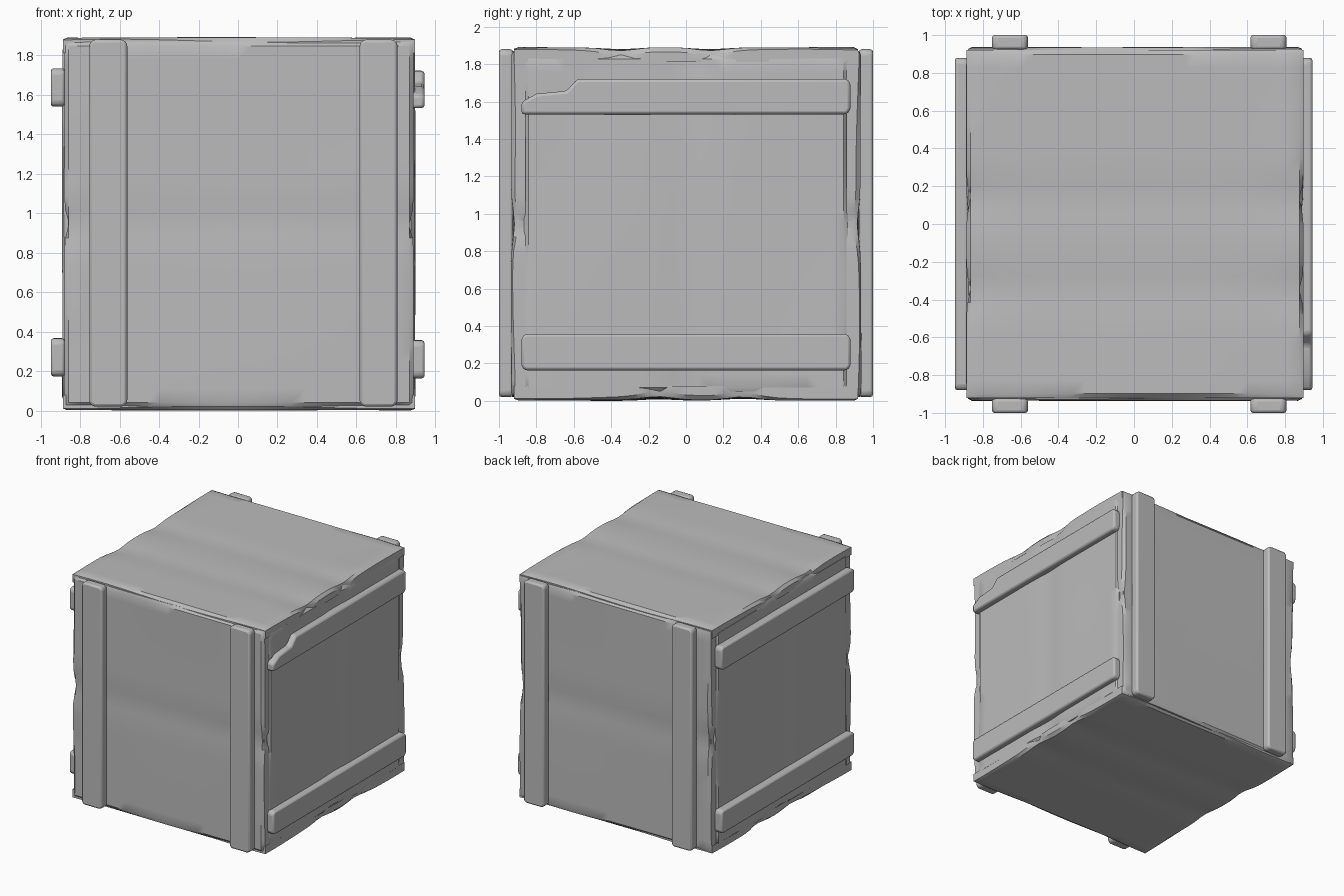
import bpy, bmesh, math, random
from mathutils import Vector, Matrix

random.seed(4)
X, Y, Z = Vector((1, 0, 0)), Vector((0, 1, 0)), Vector((0, 0, 1))

if "Cube" in bpy.data.objects:
    bpy.data.objects.remove(bpy.data.objects["Cube"], do_unlink=True)

wood = bpy.data.materials.new("plain_grey")
wood.use_nodes = True
grey = (0.5, 0.5, 0.5, 1)
wood.diffuse_color = grey
wood.node_tree.nodes["Principled BSDF"].inputs["Base Color"].default_value = grey


def finish(name, bm, bevel=0):
    bmesh.ops.recalc_face_normals(bm, faces=bm.faces)
    mesh = bpy.data.meshes.new(name)
    bm.to_mesh(mesh)
    bm.free()
    ob = bpy.data.objects.new(name, mesh)
    bpy.context.collection.objects.link(ob)
    mesh.materials.append(wood)
    if bevel:
        mod = ob.modifiers.new("worn_edges", "BEVEL")
        mod.width = bevel
        mod.segments = 2
        mod.limit_method = "ANGLE"
    bpy.ops.object.select_all(action="DESELECT")
    ob.select_set(True)
    bpy.context.view_layer.objects.active = ob
    bpy.ops.object.shade_smooth_by_angle(angle=math.radians(32))
    return ob


def frame(centre, along, out):
    """Local x runs along the grain, local z points outward."""
    across = out.cross(along)
    m = Matrix((along, across, out)).transposed().to_4x4()
    m.translation = centre
    return m


def panel(name, centre, along, out, half_u, half_v, seams=(0,), thick=0.08):
    """Worn board with a chamfered rim and soft dents along its seams."""
    n, rim = 28, 0.022
    bm = bmesh.new()
    bmesh.ops.create_grid(bm, x_segments=n, y_segments=n, size=1)
    phase = [random.uniform(0, 6) for _ in range(4)]

    def spread(s, half):
        if abs(s) > 0.999:
            return s * half
        return s / (1 - 2 / n) * (half - rim)

    for vert in bm.verts:
        s, t = vert.co.x, vert.co.y
        u, v = spread(s, half_u), spread(t, half_v)
        dent = sum(math.exp(-((v - c) / 0.11) ** 2) for c in seams)
        # dents are deepest at the ends of each seam
        w = -dent * (0.008 + 0.016 * abs(s) ** 6)
        w -= 0.003 * (1 + math.sin(2.3 * u + phase[0]) * math.sin(3 * v + phase[1]))
        if max(abs(s), abs(t)) > 0.999:
            w -= 0.016 + 0.008 * math.sin(4 * (u + v) + phase[2])
        if abs(s) > 0.999:
            u -= math.copysign(0.025, s) * min(dent, 1) ** 4
        vert.co = (u, v, w)
    border = [e for e in bm.edges if e.is_boundary]
    skirt = bmesh.ops.extrude_edge_only(bm, edges=border)["geom"]
    for g in skirt:
        if isinstance(g, bmesh.types.BMVert):
            g.co.z = -thick
    bm.transform(frame(Vector(centre), along, out))
    finish(name, bm)


def batten(name, centre, along, out, outline, thick, bevel=0.016):
    """Board cut from an outline and thickened inward."""
    bm = bmesh.new()
    face = bm.faces.new([bm.verts.new((u, v, 0)) for u, v in outline])
    solid = bmesh.ops.extrude_face_region(bm, geom=[face])["geom"]
    for g in solid:
        if isinstance(g, bmesh.types.BMVert):
            g.co.z = -thick
    bm.transform(frame(Vector(centre), along, out))
    finish(name, bm, bevel)


def board(half_u, half_v, chip=0.02):
    """Rectangle with worn, clipped corners."""
    a, b = half_u, half_v
    return [(-a + chip, -b), (a - chip, -b), (a, -b + chip), (a, b - chip),
            (a - chip, b), (-a + chip, b), (-a, b - chip), (-a, -b + chip)]


# Inner box closing the gaps between panels
core = bmesh.new()
bmesh.ops.create_cube(core, size=1)
core.transform(Matrix.Translation((0.005, 0, 0.95)) @ Matrix.Diagonal((1.73, 1.8, 1.8, 1)))
finish("inner_box", core)

# Six outer panels
panel("front_panel", (0.005, -0.938, 0.945), X, -Y, 0.885, 0.925)
panel("back_panel", (0.005, 0.938, 0.945), X, Y, 0.885, 0.925)
panel("left_panel", (0.9, 0, 0.95), Z, X, 0.9, 0.865)
panel("right_panel", (-0.892, 0, 0.95), Z, -X, 0.9, 0.865)
panel("top_panel", (0.005, 0, 1.892), X, Z, 0.892, 0.92, (0.13, -0.35))
panel("bottom_panel", (0.005, 0, 0), X, -Z, 0.892, 0.92, (0.15, -0.3))

# Upright battens on the front and back
for side, out in (("front", -Y), ("back", Y)):
    for hand, x in (("right", -0.657), ("left", 0.712)):
        batten(f"{side}_{hand}_batten", (x, out.y, 0.95), Z, out,
               board(0.93, 0.096), 0.075)

# Level battens on the two sides, the upper left one broken at its front end
broken = [(-0.88, -0.095), (0.86, -0.095), (0.88, -0.07), (0.88, 0.07), (0.86, 0.095),
          (-0.58, 0.095), (-0.64, 0.03), (-0.8, 0.015), (-0.88, -0.03)]
for height, z in (("lower", 0.26), ("upper", 1.627)):
    shape = broken if height == "upper" else board(0.88, 0.097)
    batten(f"left_{height}_batten", (0.945, 0, z), Y, X, shape, 0.07)
    batten(f"right_{height}_batten", (-0.948, 0, z + 0.01), -Y, -X,
           board(0.88, 0.097), 0.07)
